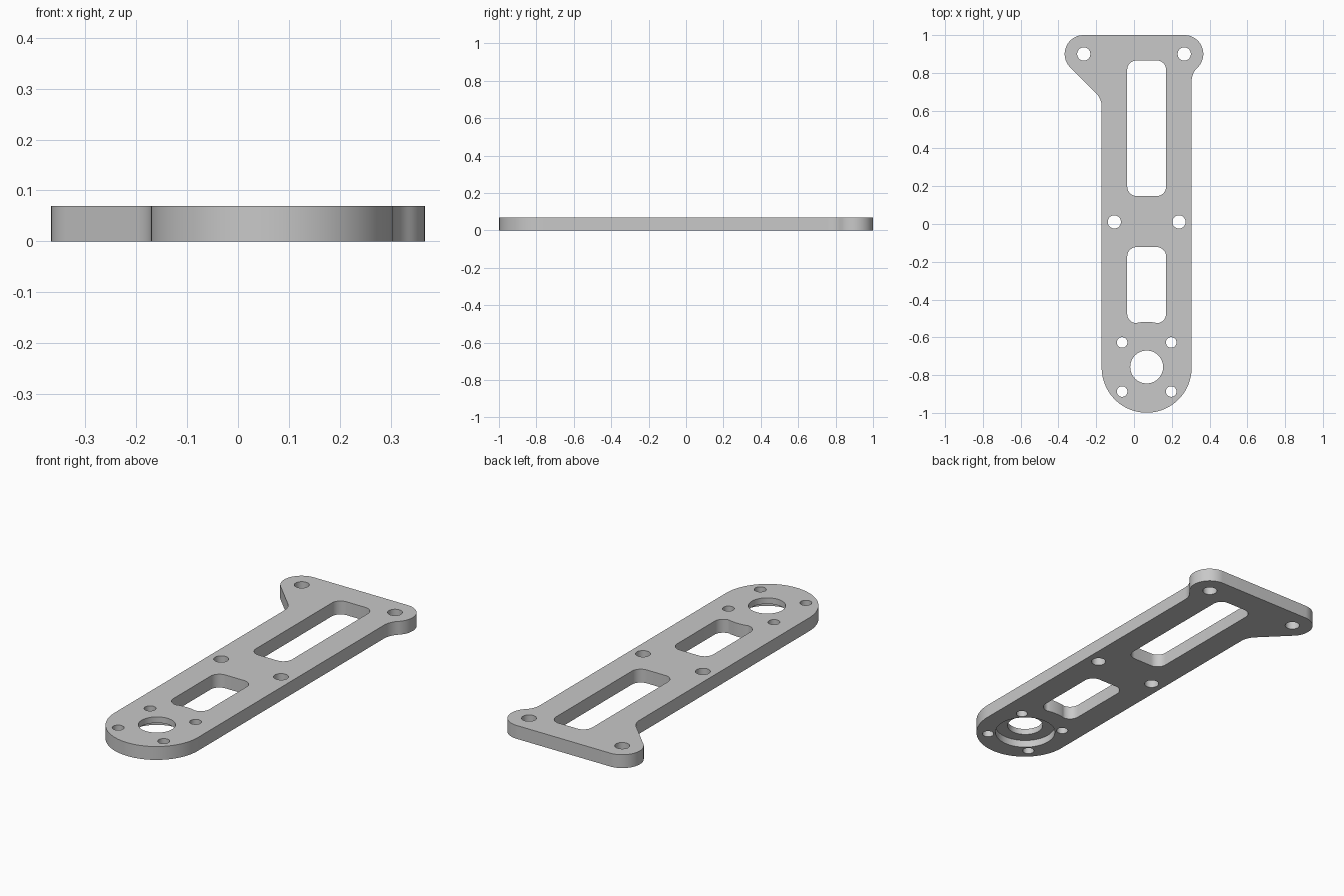
import bpy
import bmesh
from math import cos, sin, radians, sqrt, atan2, degrees
from mathutils import Vector
from mathutils.geometry import delaunay_2d_cdt

cube = bpy.data.objects.get("Cube")
if cube:
    bpy.data.objects.remove(cube, do_unlink=True)

THICK = 0.069
LEDGE = 0.038           # depth of the bearing recess in the underside
CX, CY = 0.067, -0.761  # centre of the rounded end
BEARING_Y = -0.757
HALF = 0.238            # half width of the arm
EAR_X, EAR_Y, EAR_R = 0.267, 0.9, 0.1
FILLET = 0.1


def arc(x, y, r, start, end, n=16):
    """Points along an arc, angles in degrees."""
    steps = [radians(start + (end - start) * i / n) for i in range(n + 1)]
    return [(x + r * cos(a), y + r * sin(a)) for a in steps]


def circle(x, y, r, n=48):
    return arc(x, y, r, 0, 360, n)[:-1]


def slot(x, half, low, high, r=0.05):
    """Rounded rectangle, counter-clockwise from the lower left corner."""
    pts = []
    for sx, yy, a in ((-1, low + r, 180), (1, low + r, 270),
                      (1, high - r, 0), (-1, high - r, 90)):
        pts += arc(x + sx * (half - r), yy, r, a, a + 90, 10)
    return pts


def outline():
    left, right = CX - HALF, CX + HALF
    # Concave fillet between the right ear and the arm
    fx = right + FILLET
    fy = EAR_Y - sqrt((EAR_R + FILLET) ** 2 - (fx - EAR_X) ** 2)
    touch = degrees(atan2(fy - EAR_Y, fx - EAR_X))
    # Fillet where the diagonal brace of the left ear meets the arm
    corner_y = EAR_Y - EAR_X - EAR_R * sqrt(2) - left
    gy = corner_y - FILLET * (sqrt(2) - 1)
    pts = arc(CX, CY, HALF, 180, 360, 64)
    pts += arc(fx, fy, FILLET, 180, touch + 180, 16)[:-1]
    pts += arc(EAR_X, EAR_Y, EAR_R, touch, 90, 32)
    pts += arc(-EAR_X, EAR_Y, EAR_R, 90, 225, 32)
    pts += arc(left - FILLET, gy, FILLET, 45, 0, 12)
    return pts


def ring(bm, pts, z):
    return [bm.verts.new((x, y, z)) for x, y in pts]


def wall(bm, a, b):
    for i in range(len(a)):
        bm.faces.new((a[i - 1], a[i], b[i], b[i - 1]))


def cap(bm, rings):
    """Fill the flat area inside the first ring and outside the others."""
    verts = [v for r in rings for v in r]
    index = {v: i for i, v in enumerate(verts)}
    flat = [Vector((v.co.x, v.co.y)) for v in verts]
    regions = [[index[v] for v in r] for r in rings]
    result = delaunay_2d_cdt(flat, [], regions, 2, 1e-6)
    faces, sources = result[2], result[3]
    for face in faces:
        bm.faces.new([verts[sources[i][0]] for i in face])


# Openings through the full thickness
loops = [outline(), slot(CX, 0.103, 0.148, 0.866)]
short_slot = slot(CX, 0.103, -0.525, -0.122)
# Slight relief arc around the bearing in the short slot's lower edge
bump = arc(CX, CY, 0.243, 101, 79, 8)
loops.append(short_slot[:11] + bump + short_slot[11:])
for side in (-1, 1):
    loops.append(circle(side * (EAR_X - 0.001), EAR_Y, 0.035))
    loops.append(circle(CX + side * 0.171, 0.011, 0.035))
    for end in (-1, 1):
        loops.append(circle(CX + side * 0.13, BEARING_Y + end * 0.13, 0.028))

bm = bmesh.new()
low_rings = [ring(bm, pts, 0) for pts in loops]
top_rings = [ring(bm, pts, THICK) for pts in loops]
for low, top in zip(low_rings, top_rings):
    wall(bm, low, top)

# Stepped bearing hole: wide recess below, narrow hole above
wide = circle(CX, BEARING_Y, 0.147, 64)
narrow = circle(CX, BEARING_Y, 0.087, 64)
steps = [ring(bm, wide, 0), ring(bm, wide, LEDGE),
         ring(bm, narrow, LEDGE), ring(bm, narrow, THICK)]
for a, b in zip(steps, steps[1:]):
    wall(bm, a, b)

# Flat underside and top
cap(bm, low_rings + steps[:1])
cap(bm, top_rings + steps[-1:])
bmesh.ops.recalc_face_normals(bm, faces=bm.faces)

mesh = bpy.data.meshes.new("arm_plate")
bm.to_mesh(mesh)
bm.free()
plate = bpy.data.objects.new("arm_plate", mesh)
bpy.context.collection.objects.link(plate)

grey = bpy.data.materials.new("plain_grey")
grey.use_nodes = True
colour = (0.58, 0.58, 0.58, 1)
grey.diffuse_color = colour
grey.node_tree.nodes["Principled BSDF"].inputs["Base Color"].default_value = colour
mesh.materials.append(grey)

bpy.ops.object.select_all(action='DESELECT')
plate.select_set(True)
bpy.context.view_layer.objects.active = plate
bpy.ops.object.shade_smooth_by_angle(angle=radians(30))
